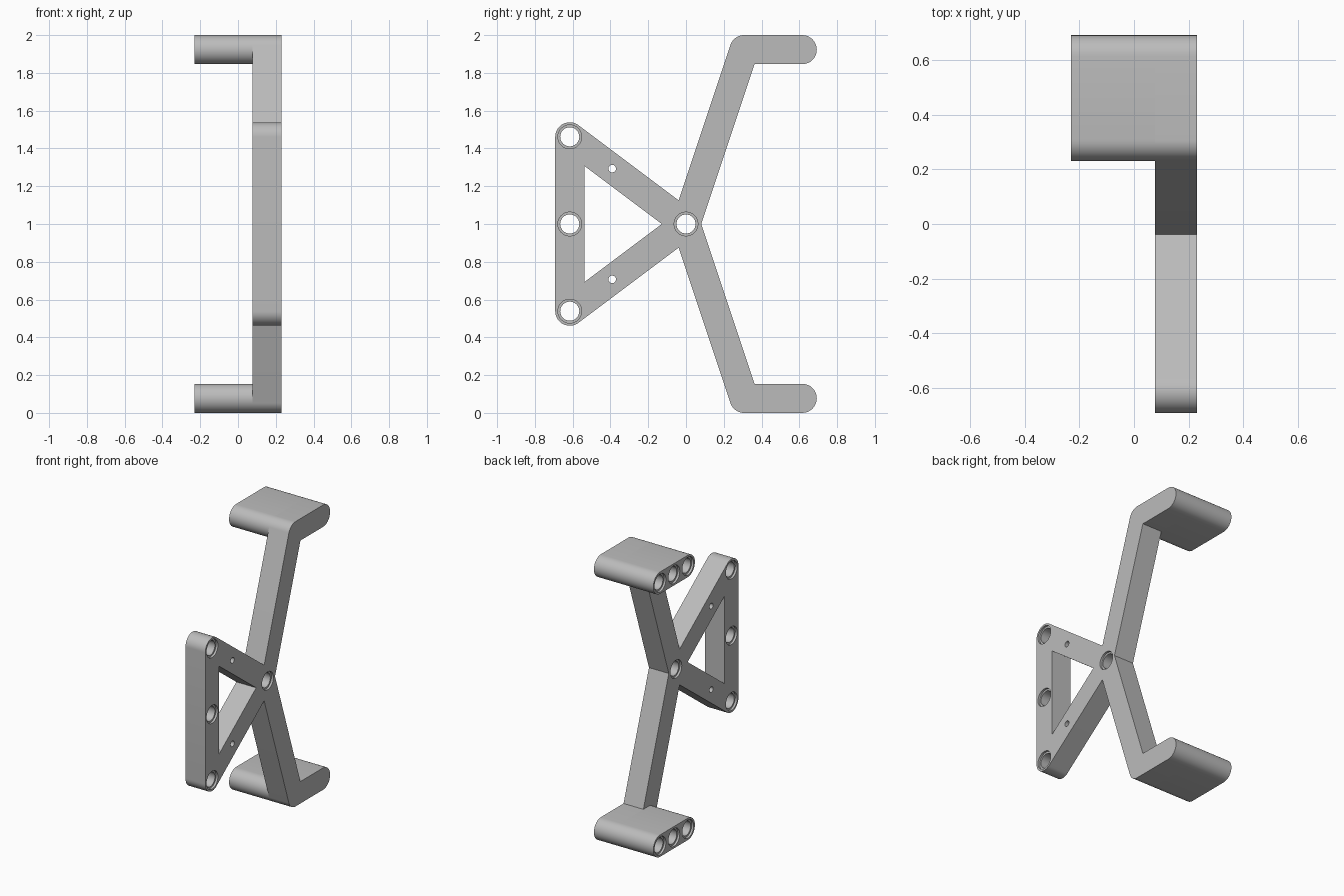
import bpy, bmesh
from math import sin, cos, radians, atan2, degrees, sqrt

if "Cube" in bpy.data.objects:
    bpy.data.objects.remove(bpy.data.objects["Cube"], do_unlink=True)

U = 2 / 13            # grid pitch between pin holes
R = U / 2             # half width of every beam
BORE, RIM, DEPTH = 0.0505, 0.063, 0.015
X0, X1 = R, 3 * R     # plate thickness range

grey = bpy.data.materials.new("plain grey")
grey.use_nodes = True
grey.diffuse_color = (0.5, 0.5, 0.5, 1)
grey.node_tree.nodes["Principled BSDF"].inputs["Base Color"].default_value = (0.5, 0.5, 0.5, 1)


def arc(y, z, a0, a1, r=R, n=16):
    angles = [radians(a0 + (a1 - a0) * i / n) for i in range(n + 1)]
    return [(y + r * cos(a), z + r * sin(a)) for a in angles]


def circle(y, z, r):
    return arc(y, z, 0, 360, r, 32)[:-1]


def loop(bm, pts, x):
    verts = [bm.verts.new((x, y, z)) for y, z in pts]
    edges = [bm.edges.new((v, verts[i - 1])) for i, v in enumerate(verts)]
    return verts, edges


def tube(bm, rings):
    """Join a chain of matching loops; return the first and last loop."""
    loops = [loop(bm, pts, x) for pts, x in rings]
    for (a, _), (b, _) in zip(loops, loops[1:]):
        for i in range(len(a)):
            bm.faces.new((a[i - 1], a[i], b[i], b[i - 1]))
    return loops[0], loops[-1]


def cap(bm, loops):
    edges = [e for _, es in loops for e in es]
    bmesh.ops.triangle_fill(bm, edges=edges, use_beauty=True, normal=(1, 0, 0))


def finish(bm, name):
    bmesh.ops.recalc_face_normals(bm, faces=bm.faces)
    mesh = bpy.data.meshes.new(name)
    bm.to_mesh(mesh)
    bm.free()
    mesh.materials.append(grey)
    obj = bpy.data.objects.new(name, mesh)
    bpy.context.collection.objects.link(obj)
    bpy.ops.object.select_all(action="DESELECT")
    obj.select_set(True)
    bpy.context.view_layer.objects.active = obj
    bpy.ops.object.shade_smooth_by_angle(angle=radians(30))


# Outline of the flat frame: upper half, then its mirror below z = 1
arm = R * sqrt(10) / 3          # sideways offset of the sloped arm edges
brace = R * 1.25                # vertical offset of the brace edges
top = 2 - R
notch = (brace / 3 - arm) / 1.25
half = [(arm, 1), ((top - R - 1) / 3 + arm, top - R)]
half += arc(4 * U, top, -90, 90)
half += arc(2 * U, top, 90, degrees(atan2(1, -3)))
half += [(notch, 1 - 0.75 * notch + brace)]
half += arc(-4 * U, 1 + 3 * U, degrees(atan2(4, 3)), 180)
outline = half + [(y, 2 - z) for y, z in reversed(half[1:])]

# Triangular opening between the braces
edge = -4 * U + R
rise = -0.75 * edge - brace
window = [(edge, 1 + rise), (edge, 1 - rise), (-brace / 0.75, 1)]

# Frame plate with recessed pin holes and small rivet holes
bm = bmesh.new()
ends = [tube(bm, [(p, X0), (p, X1)]) for p in (outline, window)]
for y, z in [(0, 1)] + [(-4 * U, 1 + k * U) for k in (-3, 0, 3)]:
    rim, bore = circle(y, z, RIM), circle(y, z, BORE)
    ends.append(tube(bm, [(rim, X0), (rim, X0 + DEPTH), (bore, X0 + DEPTH),
                          (bore, X1 - DEPTH), (rim, X1 - DEPTH), (rim, X1)]))
for side in (-1, 1):
    hole = circle(-2.54 * U, 1 + side * 1.905 * U, 0.02)
    ends.append(tube(bm, [(hole, X0), (hole, X1)]))
cap(bm, [e[0] for e in ends])
cap(bm, [e[1] for e in ends])
finish(bm, "frame_plate")

# Rounded end blocks with three blind pin holes each
for name, z in (("upper_block", top), ("lower_block", R)):
    bm = bmesh.new()
    body = arc(4 * U, z, -90, 90) + arc(2 * U, z, 90, 270)
    front, back = tube(bm, [(body, -X1), (body, X0)])
    mouths = [front]
    for k in (2, 3, 4):
        rim, bore = circle(k * U, z, RIM), circle(k * U, z, BORE)
        mouth, floor = tube(bm, [(rim, -X1), (rim, DEPTH - X1), (bore, DEPTH - X1), (bore, X0 - 0.005)])
        mouths.append(mouth)
        bm.faces.new(floor[0])
    cap(bm, mouths)
    cap(bm, [back])
    finish(bm, name)
